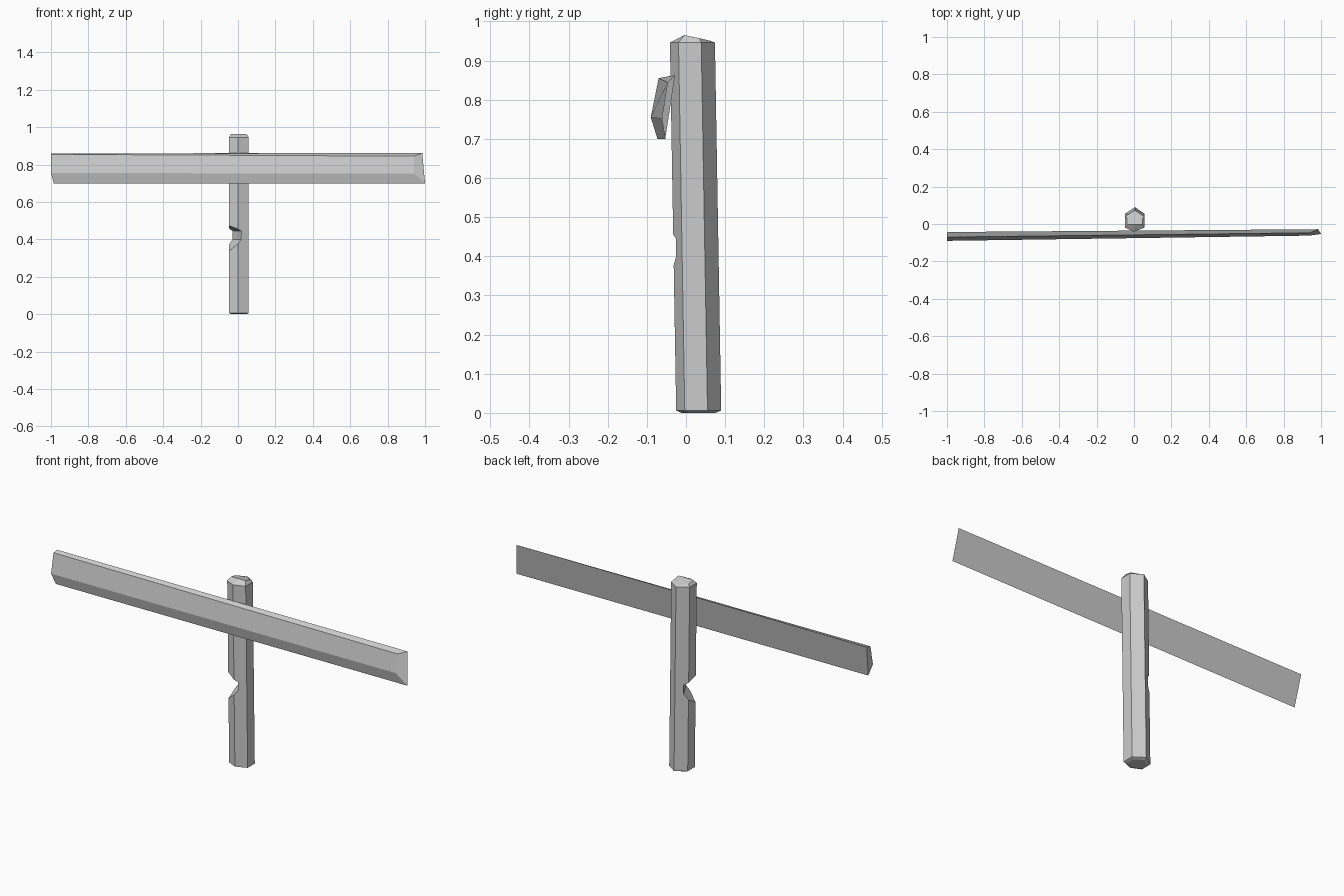
import bpy
import bmesh
from mathutils import Vector

if "Cube" in bpy.data.objects:
    bpy.data.objects.remove(bpy.data.objects["Cube"], do_unlink=True)

grey = bpy.data.materials.new("plain grey")
grey.use_nodes = True
colour = (0.6, 0.6, 0.6, 1)
grey.diffuse_color = colour
grey.node_tree.nodes["Principled BSDF"].inputs["Base Color"].default_value = colour


def loft(name, rings):
    """Join rings of equal point count into a closed, flat-shaded solid."""
    bm = bmesh.new()
    loops = [[bm.verts.new(p) for p in ring] for ring in rings]
    count = len(loops[0])
    for low, high in zip(loops, loops[1:]):
        for i in range(count):
            j = (i + 1) % count
            bm.faces.new((low[i], low[j], high[j], high[i]))
    bm.faces.new(loops[0][::-1])
    bm.faces.new(loops[-1])
    bmesh.ops.remove_doubles(bm, verts=bm.verts, dist=0.0005)
    bmesh.ops.recalc_face_normals(bm, faces=bm.faces)
    mesh = bpy.data.meshes.new(name)
    bm.to_mesh(mesh)
    bm.free()
    mesh.materials.append(grey)
    obj = bpy.data.objects.new(name, mesh)
    bpy.context.collection.objects.link(obj)
    return obj


# Six-sided post, leaning slightly forward, with worn ends
outline = [(0, -0.025), (0.057, -0.003), (0.057, 0.055),
           (0.005, 0.09), (-0.048, 0.055), (-0.048, -0.003)]
centre = Vector((0.004, 0.03))


def post_ring(z, scale=1.0):
    lean = Vector((0, -0.017 * z))
    return [(*(centre + (Vector(p) - centre) * scale + lean), z) for p in outline]


# The sloping cap rises to a short front ridge
cap = [(0.005, -0.004, 0.965), (0.045, -0.004, 0.965), (0.047, 0.034, 0.957),
       (0.005, 0.06, 0.951), (-0.038, 0.034, 0.957), (-0.036, -0.004, 0.965)]
post = loft("post", [post_ring(0, 0.75), post_ring(0.006), post_ring(0.946), cap])

# Axe notch cut across the front corner of the post
inner = Vector((-0.008, 0.022, 0))
out = Vector((-0.88, -0.47, 0))
along = Vector((-0.47, 0.88, 0))
profile = [(0, 0.445), (0, 0.4), (0.04, 0.35), (0.12, 0.25), (0.12, 0.51), (0.035, 0.465)]
cutter = loft("notch_cutter", [
    [inner + along * side + out * t + Vector((0, 0, z)) for t, z in profile]
    for side in (-0.15, 0.15)])
cut = post.modifiers.new("notch", 'BOOLEAN')
cut.object = cutter
cut.solver = 'EXACT'
cutter.hide_render = True
cutter.hide_set(True)
bpy.context.view_layer.objects.active = post
post.select_set(True)
bpy.ops.object.modifier_apply(modifier=cut.name)
bpy.data.objects.remove(cutter, do_unlink=True)

# Long rail with a flat back, chamfered lower front and a slanted end
loft("rail", [
    [(-0.998, -0.043, 0.86), (-0.985, -0.073, 0.7),
     (-1, -0.09, 0.755), (-1, -0.07, 0.855)],
    [(0.985, -0.028, 0.862), (1, -0.053, 0.7),
     (0.94, -0.062, 0.752), (0.94, -0.047, 0.845)],
])
